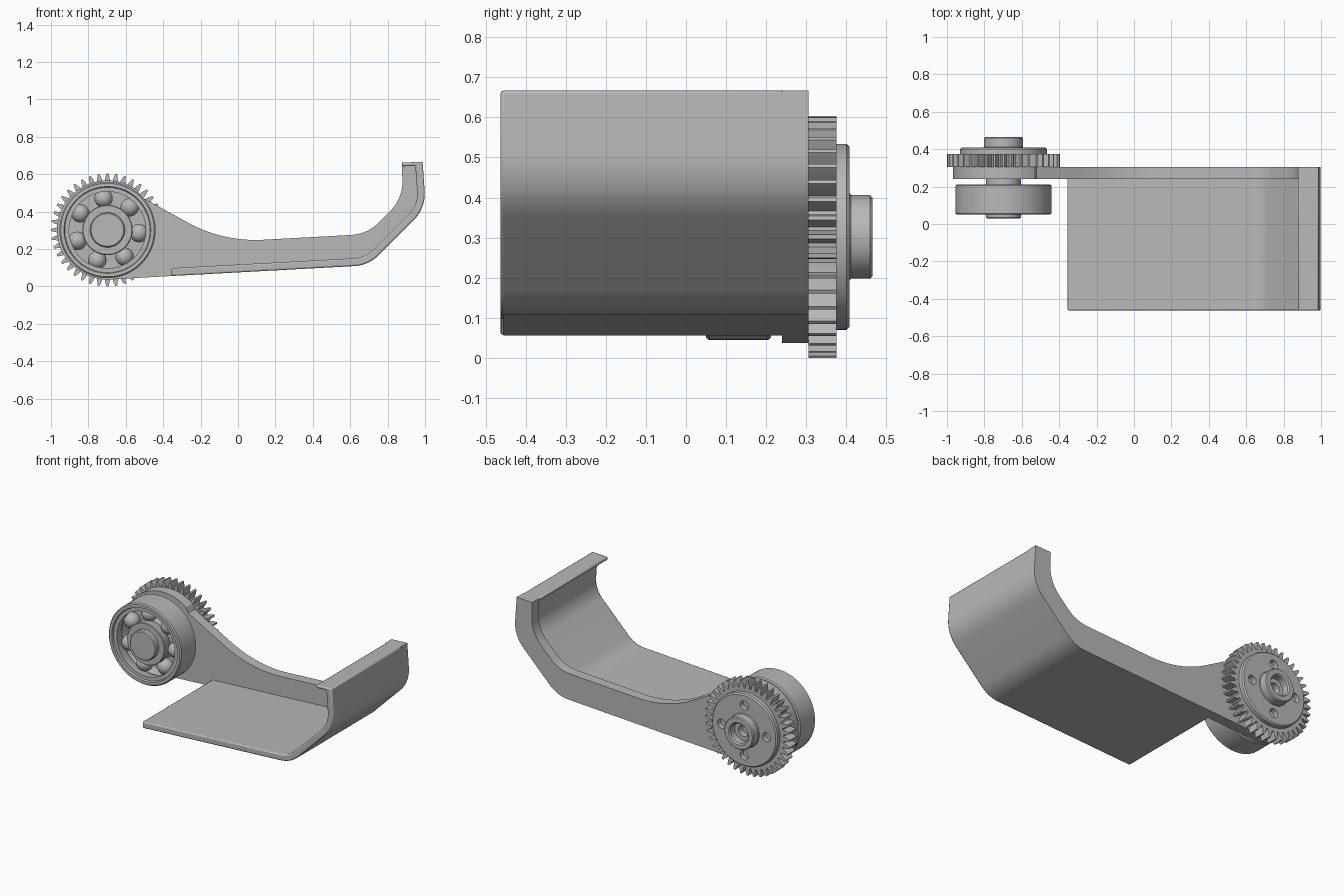
import bpy, bmesh
from math import sin, cos, pi, radians, tan
from mathutils import Vector, Matrix

cube = bpy.data.objects.get("Cube")
if cube:
    bpy.data.objects.remove(cube, do_unlink=True)

grey = bpy.data.materials.new("plain grey")
grey.use_nodes = True
grey.diffuse_color = (0.48, 0.48, 0.48, 1)
grey.node_tree.nodes["Principled BSDF"].inputs["Base Color"].default_value = (0.48, 0.48, 0.48, 1)

CX, CZ = -0.698, 0.302          # axle position


def finish(bm, name, angle=30):
    bmesh.ops.remove_doubles(bm, verts=bm.verts, dist=1e-5)
    bmesh.ops.recalc_face_normals(bm, faces=bm.faces)
    mesh = bpy.data.meshes.new(name)
    bm.to_mesh(mesh)
    bm.free()
    mesh.materials.append(grey)
    ob = bpy.data.objects.new(name, mesh)
    bpy.context.collection.objects.link(ob)
    bpy.ops.object.select_all(action='DESELECT')
    ob.select_set(True)
    bpy.context.view_layer.objects.active = ob
    bpy.ops.object.shade_smooth_by_angle(angle=radians(angle))
    return ob


def extrude(name, outline, y0, y1):
    """Extrude an x-z outline along y."""
    bm = bmesh.new()
    face = bm.faces.new([bm.verts.new((x, y0, z)) for x, z in outline])
    out = bmesh.ops.extrude_face_region(bm, geom=[face])
    moved = [v for v in out["geom"] if isinstance(v, bmesh.types.BMVert)]
    bmesh.ops.translate(bm, verts=moved, vec=(0, y1 - y0, 0))
    return finish(bm, name)


def lathe(name, profile, steps=72):
    """Spin a closed (radius, y) profile about the axle."""
    bm = bmesh.new()
    vs = [bm.verts.new((CX + r, y, CZ)) for r, y in profile]
    es = [bm.edges.new((vs[i - 1], vs[i])) for i in range(len(vs))]
    bmesh.ops.spin(bm, geom=vs + es, cent=(CX, 0, CZ), axis=(0, 1, 0),
                   angle=2 * pi, steps=steps, use_duplicate=False)
    bmesh.ops.dissolve_degenerate(bm, dist=1e-5, edges=bm.edges)
    return finish(bm, name)


def fillet(path, n=10):
    """Round each corner (x, z, radius) of an open path."""
    out = []
    for i, (x, z, r) in enumerate(path):
        p = Vector((x, z))
        if r == 0:
            out.append(p)
            continue
        a = (Vector(path[i - 1][:2]) - p).normalized()
        b = (Vector(path[i + 1][:2]) - p).normalized()
        half = a.angle(b) / 2
        c = p + (a + b).normalized() * r / sin(half)
        t = r / tan(half)
        s, e = p + a * t - c, p + b * t - c
        turn = s.angle_signed(e)
        for k in range(n + 1):
            w = -turn * k / n
            out.append(c + Matrix.Rotation(w, 2) @ s)
    return out


def bevel(ob, width):
    m = ob.modifiers.new("soft edges", 'BEVEL')
    m.width, m.segments, m.limit_method = width, 2, 'ANGLE'
    m.angle_limit = radians(40)


# Curved plate with a folded lip
plate = extrude("pedal_plate", fillet([
    (-0.355, 0.056, 0), (0.698, 0.113, 0.2), (1.004, 0.419, 0.2),
    (0.987, 0.667, 0), (0.876, 0.662, 0), (0.876, 0.642, 0),
    (0.948, 0.645, 0), (0.963, 0.435, 0.16),
    (0.682, 0.154, 0.16), (-0.355, 0.098, 0)]), -0.463, 0.25)
bevel(plate, 0.008)

# Side arm: round boss running into the curved web
boss = [(CX + 0.27 * cos(radians(a)), CZ + 0.265 * sin(radians(a)))
        for a in range(53, 274, 4)]
lower = fillet([(-0.355, 0.056, 0), (0.698, 0.113, 0.2),
                (1.004, 0.419, 0.2), (0.987, 0.667, 0)])
upper = fillet([(0.876, 0.662, 0), (0.882, 0.472, 0.22), (0.69, 0.28, 0.22),
                (-0.08, 0.238, 0.75), (-0.52, 0.48, 0)])
extrude("side_arm", boss + [tuple(p) for p in lower + upper], 0.24, 0.306)

# Gear
TEETH, ROOT, TIP = 40, 0.256, 0.302
gear = []
for i in range(TEETH):
    for off, r in ((-0.38, ROOT), (-0.27, 0.278), (-0.11, TIP),
                   (0.11, TIP), (0.27, 0.278), (0.38, ROOT)):
        a = pi / 2 + 2 * pi * (i + off) / TEETH
        gear.append((CX + r * cos(a), CZ + r * sin(a)))
extrude("gear", gear, 0.305, 0.375)

# Hub disc with stepped bore and four round holes
hub = lathe("gear_hub", [
    (0.035, 0.37), (0.232, 0.37), (0.232, 0.4), (0.224, 0.408), (0.108, 0.408),
    (0.104, 0.412), (0.104, 0.459), (0.098, 0.465), (0.07, 0.465),
    (0.062, 0.457), (0.062, 0.415), (0.035, 0.415)])
for i in range(4):
    a = i * pi / 2
    bpy.ops.mesh.primitive_cylinder_add(
        vertices=32, radius=0.029, depth=0.2, rotation=(pi / 2, 0, 0),
        location=(CX + 0.16 * cos(a), 0.4, CZ + 0.16 * sin(a)))
    cutter = bpy.context.object
    cutter.hide_render = True
    m = hub.modifiers.new("hole", 'BOOLEAN')
    m.operation, m.object, m.solver = 'DIFFERENCE', cutter, 'EXACT'
    bpy.context.view_layer.objects.active = hub
    bpy.ops.object.modifier_apply(modifier=m.name)
    bpy.data.objects.remove(cutter, do_unlink=True)

# Axle
lathe("axle", [(0, 0.03), (0.087, 0.03), (0.093, 0.036), (0.093, 0.3), (0, 0.3)])

# Bearing: two grooved races and seven balls
MID = 0.131
lathe("bearing_outer_race", [
    (0.257, 0.057), (0.25, 0.05), (0.232, 0.05), (0.228, 0.062), (0.205, 0.062),
    (0.205, MID - 0.03), (0.217, MID), (0.205, MID + 0.03), (0.205, 0.2),
    (0.228, 0.2), (0.232, 0.212), (0.25, 0.212), (0.257, 0.205)])
lathe("bearing_inner_race", [
    (0.09, 0.062), (0.13, 0.062), (0.134, 0.066), (0.134, MID - 0.03),
    (0.122, MID), (0.134, MID + 0.03), (0.134, 0.196), (0.13, 0.2), (0.09, 0.2)])
for i in range(7):
    a = radians(97) + 2 * pi * i / 7
    bm = bmesh.new()
    bmesh.ops.create_uvsphere(
        bm, u_segments=24, v_segments=14, radius=0.049,
        matrix=Matrix.Translation((CX + 0.17 * cos(a), MID, CZ + 0.17 * sin(a))))
    finish(bm, "bearing_ball_%d" % (i + 1))
